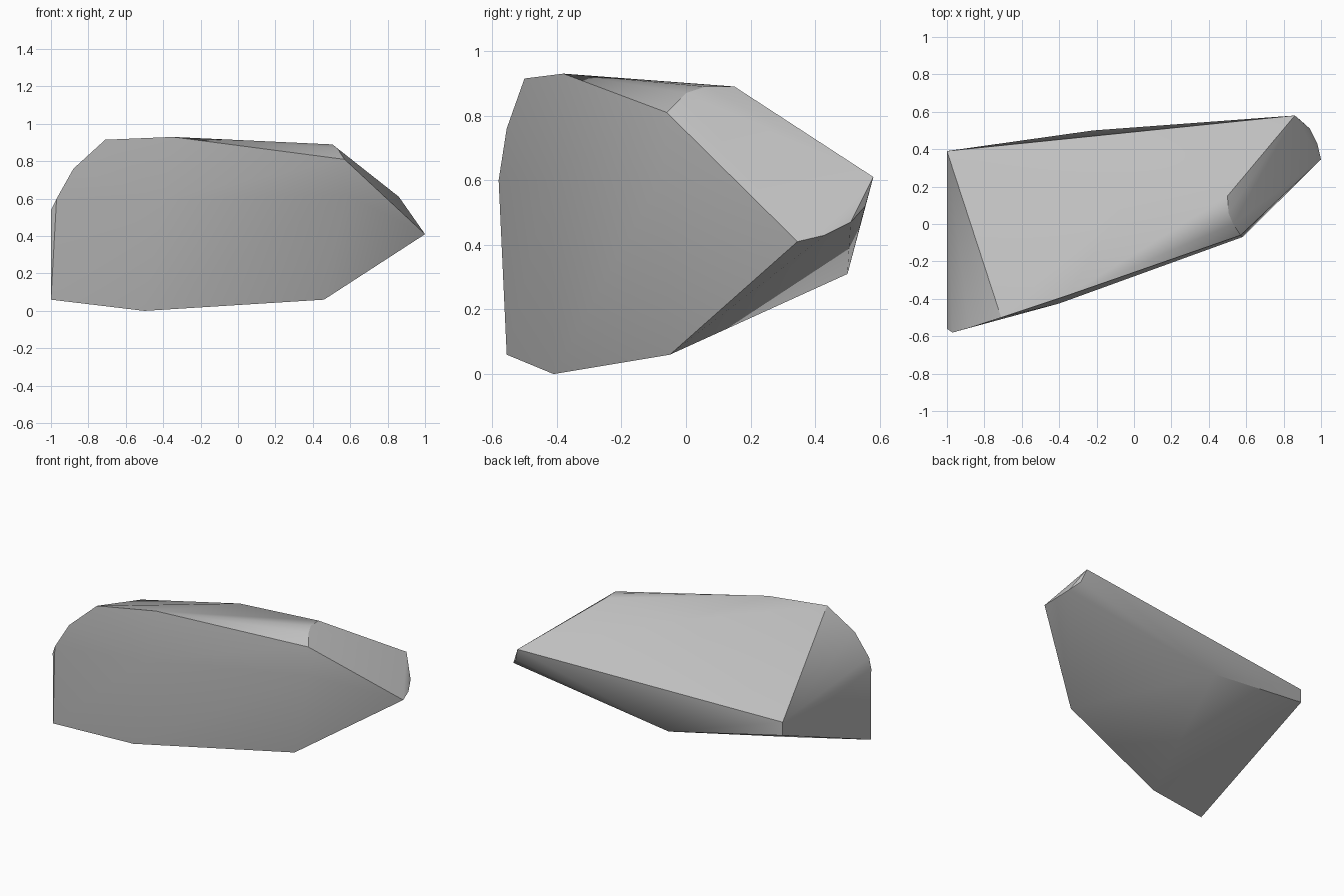
import bpy
import bmesh
import math

default_cube = bpy.data.objects.get("Cube")
if default_cube:
    bpy.data.objects.remove(default_cube, do_unlink=True)


def make_material(name, colour):
    material = bpy.data.materials.new(name)
    material.use_nodes = True
    material.diffuse_color = colour
    shader = next(n for n in material.node_tree.nodes if n.type == "BSDF_PRINCIPLED")
    shader.inputs["Base Color"].default_value = colour
    shader.inputs["Roughness"].default_value = 0.9
    return material


def hull_object(name, corner_groups, material, sharp_angle):
    """Wrap the corners of a chipped stone in one convex skin."""
    bm = bmesh.new()
    for group in corner_groups:
        for corner in group:
            bm.verts.new(corner)
    result = bmesh.ops.convex_hull(bm, input=bm.verts[:])
    spare = {v for key in ("geom_interior", "geom_unused") for v in result[key]
             if isinstance(v, bmesh.types.BMVert)}
    spare |= {v for v in bm.verts if not v.link_faces}
    bmesh.ops.delete(bm, geom=list(spare), context="VERTS")
    bmesh.ops.recalc_face_normals(bm, faces=bm.faces[:])

    mesh = bpy.data.meshes.new(name)
    bm.to_mesh(mesh)
    bm.free()
    mesh.materials.append(material)
    obj = bpy.data.objects.new(name, mesh)
    bpy.context.collection.objects.link(obj)

    bpy.ops.object.select_all(action="DESELECT")
    obj.select_set(True)
    bpy.context.view_layer.objects.active = obj
    bpy.ops.object.shade_smooth_by_angle(angle=sharp_angle)
    return obj


# Underside: blunt edge along the front and one raised corner at the back
underside = [(-1, -.555, .06), (-.5, -.41, 0), (.46, -.05, .06), (-.22, .5, .31)]

# Rounded shoulder climbing the front of the broad end
shoulder = [(-1, -.56, .54), (-.97, -.58, .6), (-.88, -.555, .76), (-.71, -.5, .915)]

# Short upright edge at the back of the broad end
back_edge = [(-1, .39, .54), (-1, .39, .45)]

# Crest and the soft swelling behind it
crest = [(-.35, -.38, .93), (-.06, .104, .874)]

# Gently bulging front wall
front_wall = [(-.4, -.425, .6), (.58, -.07, .62)]

# Large chipped facet at the narrow end, with its curved upper rim
facet = [(.57, -.06, .81), (.53, 0, .87), (.505, .06, .89), (.5, .15, .89)]

# Pointed tip, curving round to the back
tip = [(1, .345, .41), (.98, .43, .43), (.94, .51, .47), (.89, .555, .52), (.86, .58, .61)]

stone_grey = make_material("stone grey", (.52, .52, .52, 1))
hull_object(
    "rock",
    [underside, shoulder, back_edge, crest, front_wall, facet, tip],
    stone_grey,
    math.radians(30),
)
